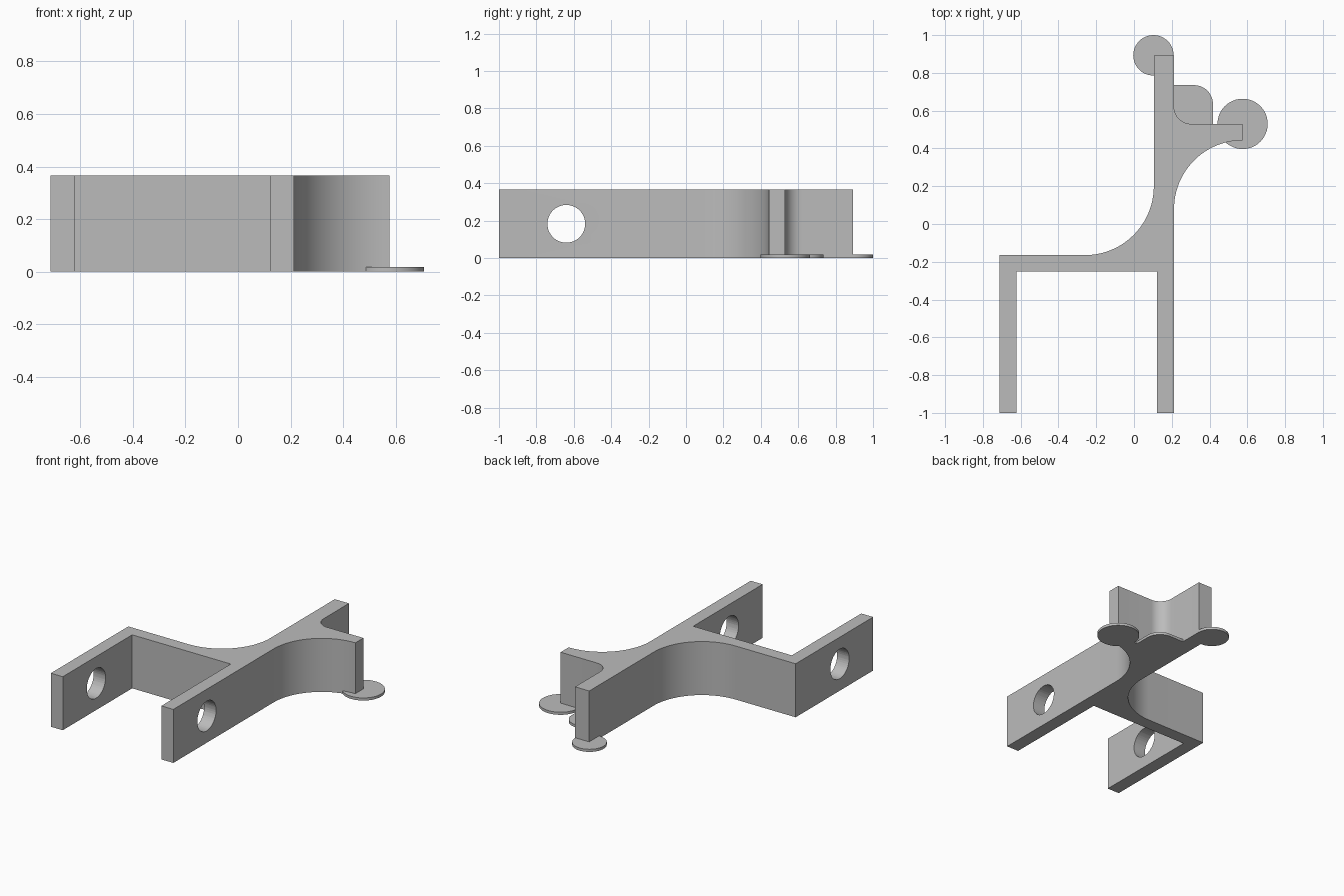
import bpy, bmesh, math
from mathutils import Matrix

old = bpy.data.objects.get("Cube")
if old:
    bpy.data.objects.remove(old, do_unlink=True)

HEIGHT, PAD = 0.365, 0.018

grey = bpy.data.materials.new("plain grey")
grey.use_nodes = True
colour = (0.5, 0.5, 0.5, 1)
grey.diffuse_color = colour
grey.node_tree.nodes["Principled BSDF"].inputs["Base Color"].default_value = colour


def arc(cx, cy, r, start, end, steps=24):
    angles = [math.radians(start + (end - start) * i / steps) for i in range(steps + 1)]
    return [(cx + r * math.cos(a), cy + r * math.sin(a)) for a in angles]


def finish(name, bm):
    bmesh.ops.recalc_face_normals(bm, faces=bm.faces)
    mesh = bpy.data.meshes.new(name)
    bm.to_mesh(mesh)
    bm.free()
    obj = bpy.data.objects.new(name, mesh)
    bpy.context.collection.objects.link(obj)
    mesh.materials.append(grey)
    return obj


def smooth(obj):
    bpy.ops.object.select_all(action="DESELECT")
    obj.select_set(True)
    bpy.context.view_layer.objects.active = obj
    bpy.ops.object.shade_smooth_by_angle(angle=math.radians(30))


def extrude(name, outline, height):
    bm = bmesh.new()
    face = bm.faces.new([bm.verts.new((x, y, 0)) for x, y in outline])
    top = bmesh.ops.extrude_face_region(bm, geom=[face])["geom"]
    verts = [v for v in top if isinstance(v, bmesh.types.BMVert)]
    bmesh.ops.translate(bm, verts=verts, vec=(0, 0, height))
    return finish(name, bm)


# Bracket: two fork legs, a cross bar and a curved, branching top
outline = [(-0.712, -1), (-0.622, -1), (-0.622, -0.252), (0.122, -0.252),
           (0.122, -1), (0.212, -1)]
outline += arc(0.575, 0.08, 0.363, 180, 90)
outline += [(0.575, 0.53)]
outline += arc(0.302, 0.62, 0.09, 270, 180, 12)
outline += [(0.212, 0.893), (0.105, 0.893)]
outline += arc(-0.26, 0.2, 0.365, 0, -90)
outline += [(-0.712, -0.165)]
bracket = extrude("bracket", outline, HEIGHT)

# Pin hole through both legs
bm = bmesh.new()
bmesh.ops.create_cone(
    bm, cap_ends=True, segments=48, radius1=0.101, radius2=0.101, depth=2,
    matrix=Matrix.Translation((-0.25, -0.64, HEIGHT / 2)) @ Matrix.Rotation(math.pi / 2, 4, "Y"))
cutter = finish("pin_hole_cutter", bm)
cut = bracket.modifiers.new("pin hole", "BOOLEAN")
cut.operation, cut.solver, cut.object = "DIFFERENCE", "EXACT", cutter
smooth(bracket)
bpy.ops.object.modifier_apply(modifier=cut.name)
bpy.data.objects.remove(cutter, do_unlink=True)
smooth(bracket)

# Thin foot discs under the branch ends
for name, x, y, r in (("upper_foot_disc", 0.103, 0.893, 0.107),
                      ("side_foot_disc", 0.575, 0.53, 0.133)):
    smooth(extrude(name, arc(x, y, r, 0, 360, 48)[:-1], PAD))

# Thin rounded pad filling the inner corner
pad = [(0.212, 0.53), (0.418, 0.53)] + arc(0.318, 0.635, 0.1, 0, 90, 12) + [(0.212, 0.735)]
smooth(extrude("corner_foot_pad", pad, PAD))
